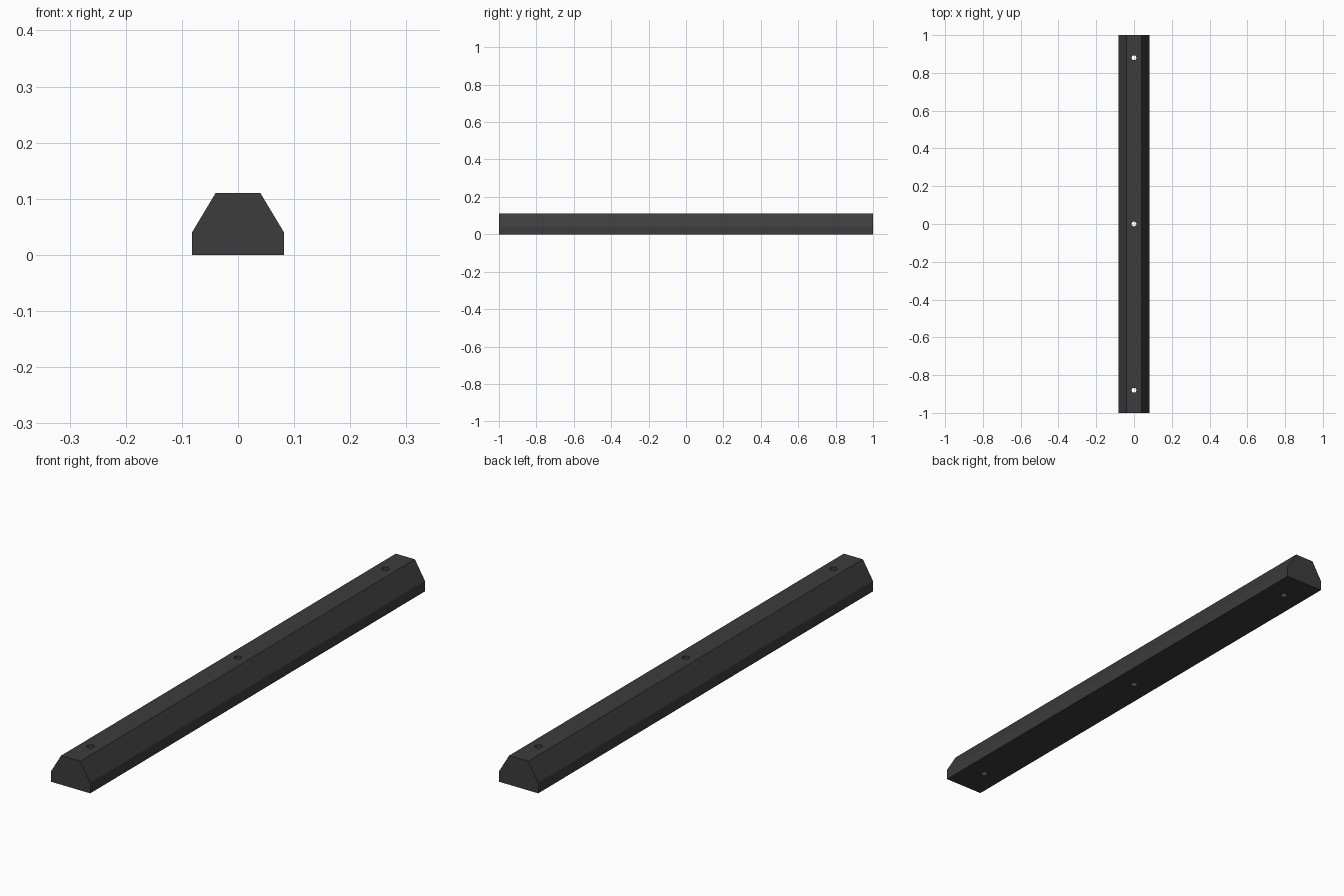
import bpy, bmesh

if "Cube" in bpy.data.objects:
    bpy.data.objects.remove(bpy.data.objects["Cube"])

# Bar: chamfered cross-section extruded along y
half = [(0.082, 0.0), (0.082, 0.04), (0.04, 0.11)]
profile = half + [(-x, z) for x, z in reversed(half)]
bm = bmesh.new()
face = bm.faces.new([bm.verts.new((x, -1, z)) for x, z in profile])
ext = bmesh.ops.extrude_face_region(bm, geom=[face])
bmesh.ops.translate(bm, vec=(0, 2, 0),
                    verts=[v for v in ext["geom"] if isinstance(v, bmesh.types.BMVert)])
bmesh.ops.recalc_face_normals(bm, faces=bm.faces)
mesh = bpy.data.meshes.new("parking_stop")
bm.to_mesh(mesh)
bm.free()
bar = bpy.data.objects.new("parking_stop", mesh)
bpy.context.collection.objects.link(bar)

# Dark rubber
mat = bpy.data.materials.new("dark_rubber")
mat.diffuse_color = (0.045, 0.045, 0.045, 1)
mat.use_nodes = True
mat.node_tree.nodes["Principled BSDF"].inputs["Base Color"].default_value = mat.diffuse_color
mesh.materials.append(mat)

# Three vertical bolt holes
for i, y in enumerate((-0.88, 0, 0.88)):
    bpy.ops.mesh.primitive_cylinder_add(vertices=24, radius=0.013, depth=0.3,
                                        location=(0, y, 0.055))
    cutter = bpy.context.object
    cutter.name = f"bolt_hole_cutter_{i + 1}"
    cutter.data.materials.append(mat)
    cutter.hide_render = True
    cutter.hide_set(True)
    cut = bar.modifiers.new(f"bolt_hole_{i + 1}", 'BOOLEAN')
    cut.operation = 'DIFFERENCE'
    cut.solver = 'EXACT'
    cut.object = cutter

# Smooth hole walls, sharp bar edges
bpy.ops.object.select_all(action='DESELECT')
bpy.context.view_layer.objects.active = bar
bar.select_set(True)
for mod in list(bar.modifiers):
    bpy.ops.object.modifier_apply(modifier=mod.name)
bpy.ops.object.shade_smooth_by_angle(angle=0.5)
